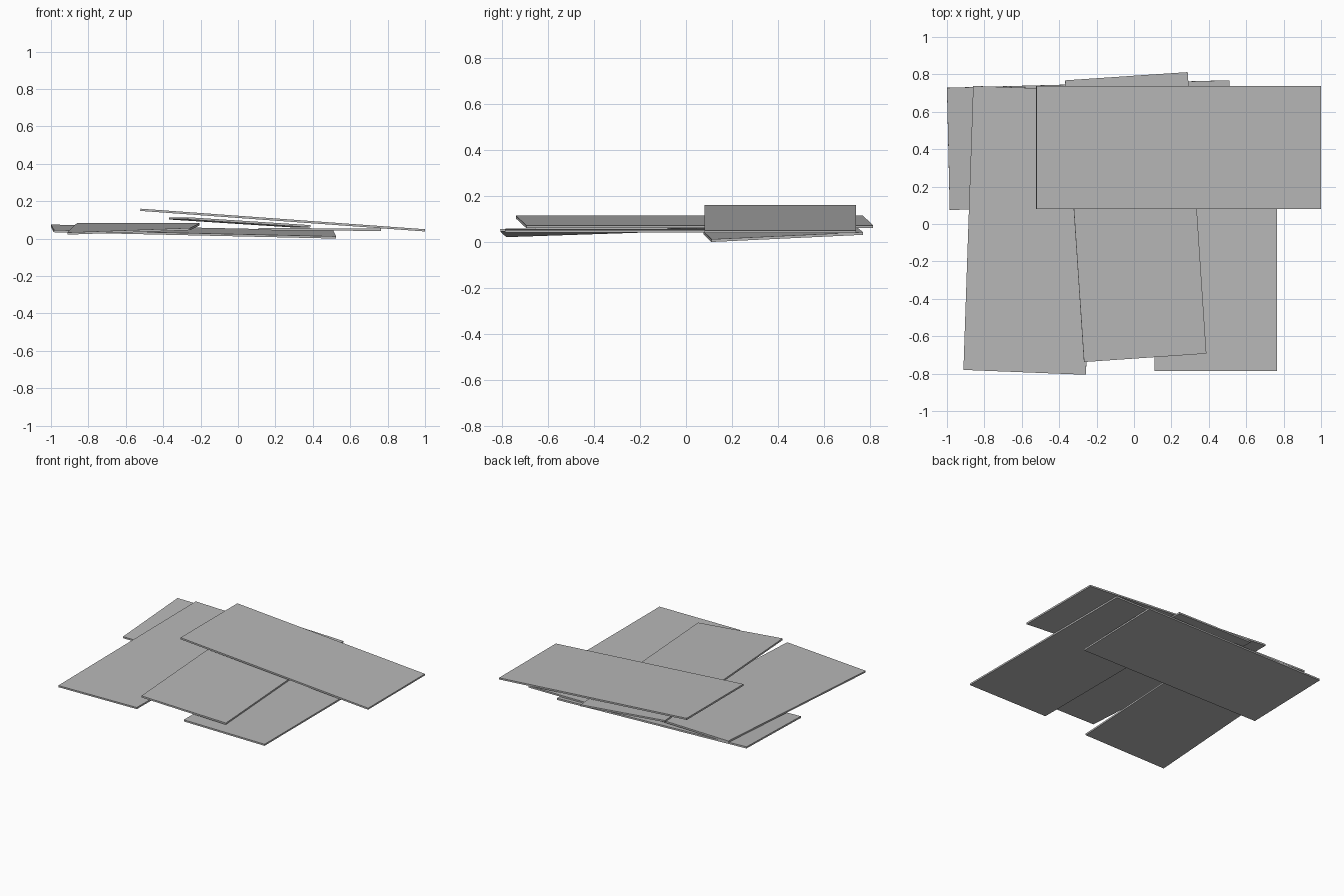
import bpy
import bmesh

if "Cube" in bpy.data.objects:
    bpy.data.objects.remove(bpy.data.objects["Cube"], do_unlink=True)

THICKNESS = 0.012

grey = bpy.data.materials.new("plain grey")
grey.use_nodes = True
colour = (0.48, 0.48, 0.48, 1)
grey.diffuse_color = colour
grey.node_tree.nodes["Principled BSDF"].inputs["Base Color"].default_value = colour


def board(name, front_left, front_right, back_right, back_left):
    """Thin flat board hung below its four upper corners."""
    bm = bmesh.new()
    corners = (front_left, front_right, back_right, back_left)
    bm.faces.new([bm.verts.new(c) for c in corners])
    bm.normal_update()
    mesh = bpy.data.meshes.new(name)
    bm.to_mesh(mesh)
    bm.free()
    mesh.materials.append(grey)
    obj = bpy.data.objects.new(name, mesh)
    bpy.context.collection.objects.link(obj)
    solid = obj.modifiers.new("thickness", "SOLIDIFY")
    solid.thickness = THICKNESS
    solid.offset = -1
    return obj


# Lowest board, lying crosswise at the back
board("bottom_cross_board",
      (-0.985, 0.075, 0.046), (0.525, 0.11, 0.012),
      (0.51, 0.768, 0.043), (-1.0, 0.728, 0.075))

# Two lengthwise boards resting on it
board("right_long_board",
      (-0.912, -0.78, 0.033), (-0.257, -0.806, 0.057),
      (-0.205, 0.715, 0.083), (-0.86, 0.738, 0.084))
board("left_long_board",
      (0.11, -0.785, 0.057), (0.765, -0.785, 0.053),
      (0.765, 0.735, 0.053), (0.11, 0.735, 0.057))

# Middle board bridging the two
board("middle_long_board",
      (-0.267, -0.738, 0.114), (0.387, -0.693, 0.072),
      (0.287, 0.812, 0.072), (-0.368, 0.768, 0.114))

# Top board leaning across the back of the stack
board("top_cross_board",
      (-0.522, 0.08, 0.16), (1.0, 0.08, 0.05),
      (1.0, 0.738, 0.05), (-0.522, 0.738, 0.16))
